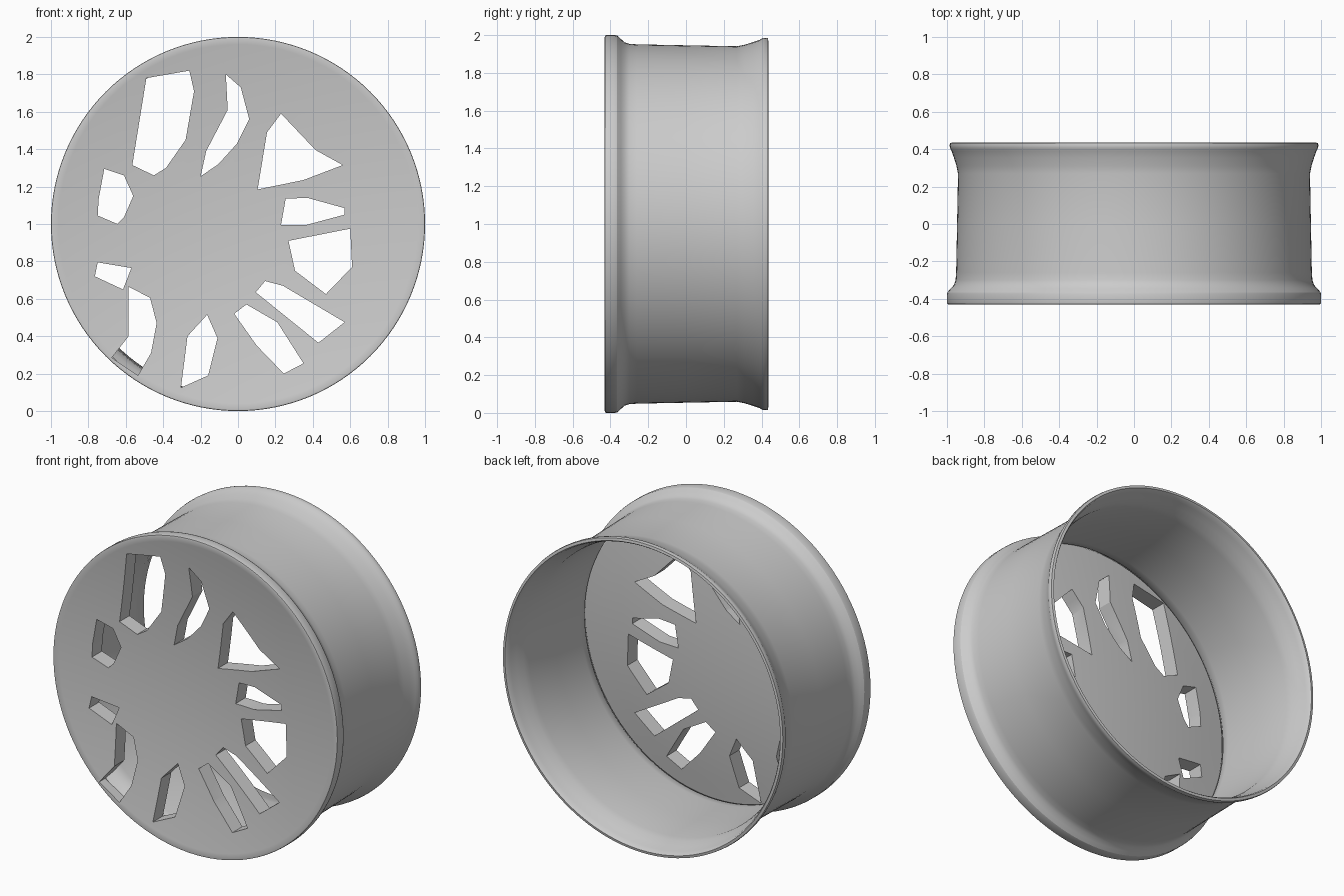
import bpy, bmesh, math

if "Cube" in bpy.data.objects:
    bpy.data.objects.remove(bpy.data.objects["Cube"])

SEG = 128


def finish(bm, name):
    bmesh.ops.recalc_face_normals(bm, faces=bm.faces)
    me = bpy.data.meshes.new(name)
    bm.to_mesh(me)
    bm.free()
    ob = bpy.data.objects.new(name, me)
    bpy.context.collection.objects.link(ob)
    return ob


def lathe(name, profile, closed):
    """Spin (radius, y) points around the wheel axis at z = 1."""
    bm = bmesh.new()
    rings = []
    for r, y in profile:
        n = SEG if r > 0 else 1
        rings.append([bm.verts.new((r * math.cos(2 * math.pi * i / SEG), y,
                                    1 + r * math.sin(2 * math.pi * i / SEG))) for i in range(n)])
    pairs = list(zip(rings, rings[1:])) + ([(rings[-1], rings[0])] if closed else [])
    for a, b in pairs:
        for i in range(SEG):
            j = (i + 1) % SEG
            quad = [a[i % len(a)], a[j % len(a)], b[j % len(b)], b[i % len(b)]]
            bm.faces.new(list(dict.fromkeys(quad)))
    return finish(bm, name)


def smooth(ob):
    bpy.ops.object.select_all(action='DESELECT')
    ob.select_set(True)
    bpy.context.view_layer.objects.active = ob
    bpy.ops.object.shade_smooth_by_angle(angle=math.radians(30))


# Barrel: flared thin shell, outer side then inner side
outer = [(0.998, -0.365), (0.98, -0.345), (0.962, -0.325), (0.954, -0.30), (0.951, -0.26),
         (0.946, 0.0), (0.941, 0.27), (0.949, 0.31), (0.963, 0.355), (0.975, 0.39),
         (0.984, 0.405), (0.986, 0.42), (0.984, 0.433)]
inner = [(0.968, 0.436), (0.960, 0.425), (0.954, 0.40), (0.940, 0.36), (0.926, 0.31), (0.918, 0.27),
         (0.922, 0.0), (0.925, -0.26), (0.930, -0.31), (0.955, -0.345), (0.978, -0.37)]
smooth(lathe("wheel_barrel", outer + inner, True))


# Face plate: shallow concave dish with a rounded outer lip
def dish(r):
    return -0.432 + 0.085 * (1 - r * r)


front = [(r, dish(r)) for r in [i * 0.1 for i in range(10)] + [0.96, 0.99]]
lip = [(0.998, -0.428), (1.0, -0.42), (1.0, -0.375), (0.997, -0.365)]
back = [(0.975, -0.358), (0.93, -0.32)] + [(i * 0.1, dish(i * 0.1) + 0.1) for i in range(9, -1, -1)]
plate = lathe("face_plate", front + lip + back, False)

# Irregular window outlines (x, z)
WINDOWS = [
    [(-.49, 1.78), (-.26, 1.82), (-.235, 1.71), (-.28, 1.45), (-.385, 1.3), (-.45, 1.26), (-.565, 1.315)],
    [(-.065, 1.8), (.015, 1.73), (.06, 1.56), (-.005, 1.43), (-.105, 1.32), (-.2, 1.255), (-.17, 1.39), (-.055, 1.61)],
    [(.23, 1.59), (.415, 1.395), (.56, 1.315), (.35, 1.235), (.105, 1.185), (.155, 1.49)],
    [(.255, 1.135), (.37, 1.14), (.57, 1.085), (.57, 1.05), (.365, .995), (.23, .995)],
    [(.27, .91), (.6, .975), (.61, .77), (.47, .625), (.305, .75)],
    [(.145, .695), (.24, .67), (.57, .475), (.43, .365), (.095, .635)],
    [(.045, .57), (.21, .475), (.35, .255), (.245, .2), (.1, .35), (-.02, .52)],
    [(-.165, .515), (-.11, .39), (-.16, .19), (-.305, .125), (-.27, .4)],
    [(-.585, .665), (-.47, .605), (-.435, .47), (-.465, .31), (-.535, .19), (-.675, .285), (-.585, .4)],
    [(-.75, .795), (-.57, .765), (-.615, .65), (-.765, .72)],
    [(-.715, 1.295), (-.61, 1.26), (-.56, 1.15), (-.61, 1.035), (-.645, 1.0), (-.75, 1.045), (-.745, 1.135)],
]

# Window cutter: one prism per outline
bm = bmesh.new()
for pts in WINDOWS:
    a = [bm.verts.new((x, -0.6, z)) for x, z in pts]
    b = [bm.verts.new((x, -0.1, z)) for x, z in pts]
    bm.faces.new(a)
    bm.faces.new(b[::-1])
    for i in range(len(a)):
        j = (i + 1) % len(a)
        bm.faces.new([a[j], a[i], b[i], b[j]])
cutter = finish(bm, "window_cutter")
cutter.hide_render = True

# Cut the windows through the plate
mod = plate.modifiers.new("windows", 'BOOLEAN')
mod.operation = 'DIFFERENCE'
mod.solver = 'EXACT'
mod.object = cutter
bpy.context.view_layer.objects.active = plate
bpy.ops.object.modifier_apply(modifier=mod.name)
bpy.data.objects.remove(cutter)
smooth(plate)
